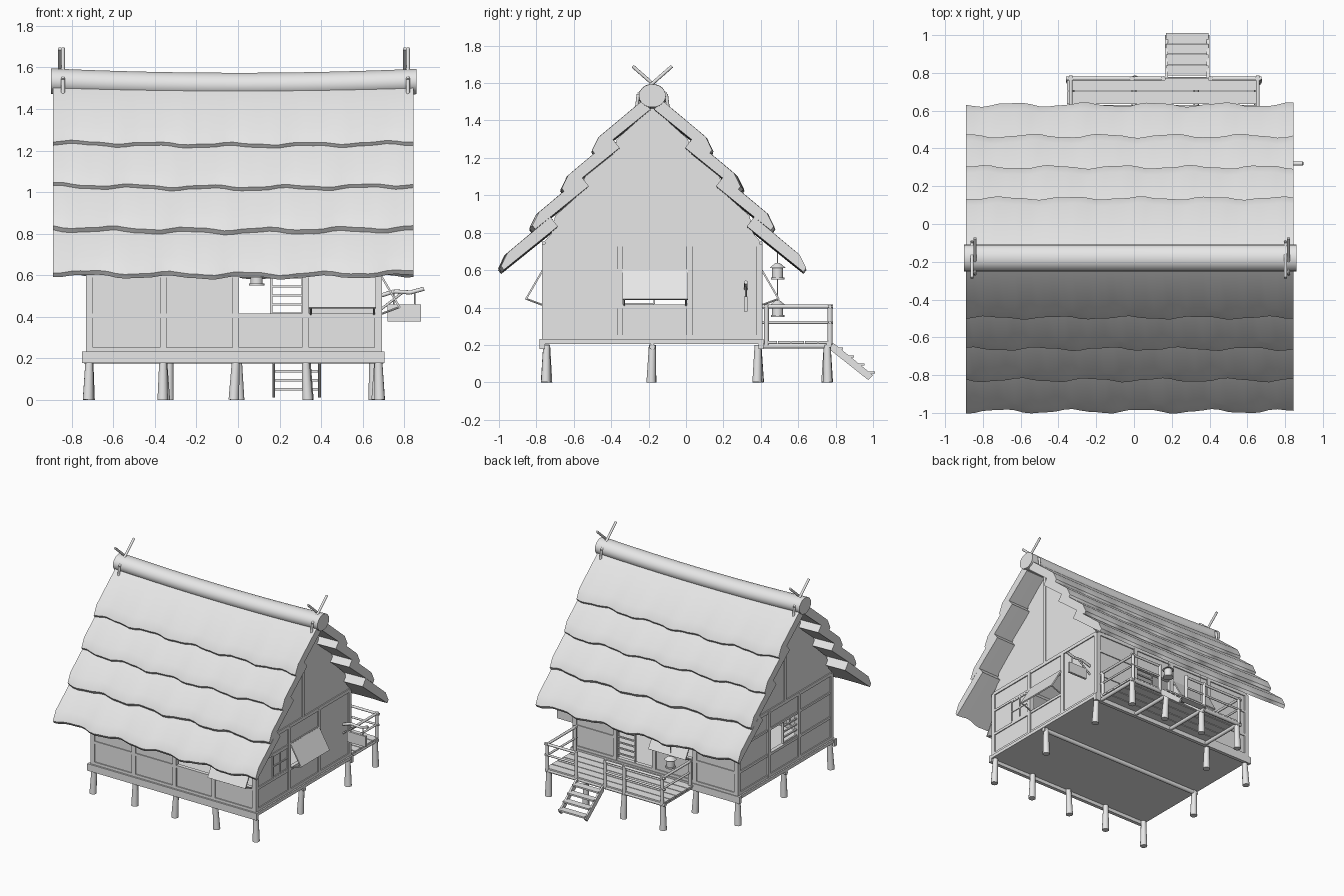
import bpy, bmesh, math, random
from mathutils import Vector

if "Cube" in bpy.data.objects:
    bpy.data.objects.remove(bpy.data.objects["Cube"])

random.seed(4)
grey = bpy.data.materials.new("plain_grey")
grey.diffuse_color = (0.8, 0.8, 0.8, 1)
grey.use_nodes = True
grey.node_tree.nodes["Principled BSDF"].inputs["Base Color"].default_value = grey.diffuse_color
parts = {}


def mesh_of(name):
    return parts.setdefault(name, bmesh.new())


def loft(name, rings):
    """Closed skin through equal rings of points, capped at both ends."""
    bm = mesh_of(name)
    vs = [[bm.verts.new(p) for p in r] for r in rings]
    n = len(vs[0])
    for a, b in zip(vs, vs[1:]):
        for i in range(n):
            bm.faces.new((a[i], a[(i + 1) % n], b[(i + 1) % n], b[i]))
    bm.faces.new(vs[0])
    bm.faces.new(vs[-1])


def box(name, x, y, z):
    loft(name, [[(a, y[0], z[0]), (a, y[1], z[0]), (a, y[1], z[1]), (a, y[0], z[1])] for a in x])


def prism(name, along, span, profile):
    """Extrude a (horizontal, z) profile along x or y."""
    loft(name, [[(s, h, z) if along == 'x' else (h, s, z) for h, z in profile] for s in span])


def rod(name, p, q, r0, r1=None, n=10):
    p, q = Vector(p), Vector(q)
    d = (q - p).normalized()
    u = d.orthogonal().normalized()
    v = d.cross(u)
    loft(name, [[c + (u * math.cos(t) + v * math.sin(t)) * r
                 for t in (2 * math.pi * i / n for i in range(n))]
                for c, r in ((p, r0), (q, r1 or r0))])


def slab(name, along, span, z, pos, half):
    """Upright plate in a wall running along x or y."""
    side = (pos - half, pos + half)
    box(name, *((span, side) if along == 'x' else (side, span)), z)


CY = -0.18  # ridge line

# Thatch courses with wavy lower edges and sagging middles
def sag(x):
    return -0.02 * (1 - (x / 0.88) ** 2)

xs = [-0.89 + 1.735 * i / 40 for i in range(41)]
for i in range(4):
    t, z = 0.32 + 0.165 * i, (1.24, 1.035, 0.83, 0.615)[i]
    for s in (-1, 1):
        rings = []
        for x in xs:
            w = (0.007 + 0.001 * i) * math.sin(17 * x + 1.7 * i + s) + 0.003 * math.sin(41 * x + 2 * i)
            g = sag(x) * 0.6
            rings.append([(x, CY + s * o, h + g) for o, h in (
                (t - 0.31, z + 0.22), (t - 0.27, z + 0.27),
                (t - 0.037 + w, z + 0.075 - 0.8 * w), (t - 0.003 + w, z + 0.005 - 0.8 * w),
                (t - 0.018 + w, z - 0.015 - 0.8 * w))])
        loft(f"thatch_course_{i + 1}", rings)

# Ridge log and crossed sticks
loft("ridge_log", [[(x, CY + 0.072 * math.cos(a), 1.533 + sag(x) + 0.062 * math.sin(a))
                    for a in (2 * math.pi * k / 18 for k in range(18))]
                   for x in (-0.9 + 1.76 * j / 16 for j in range(17))])
for x in (-0.85, 0.81):
    for s in (-1, 1):
        path = [(x + 0.008 * s, CY + s * a, z) for a, z in ((0.105, 1.69), (-0.02, 1.58), (-0.075, 1.54), (-0.085, 1.46))]
        for p, q in zip(path, path[1:]):
            rod("ridge_sticks", p, q, 0.009)

# Floor, skirting and round floor joists
box("floor", (-0.73, 0.69), (-0.77, 0.41), (0.205, 0.228))
for y in (-0.77, 0.4):
    box("floor_skirting", (-0.75, 0.705), (y - 0.012, y + 0.015), (0.178, 0.232))
for x in (-0.73, 0.69):
    box("floor_skirting", (x - 0.012, x + 0.012), (-0.775, 0.415), (0.205, 0.23))
rod("floor_joist", (-0.74, CY, 0.19), (0.7, CY, 0.19), 0.016)

# Stilts with a slight splay
PX = (-0.715, -0.36, -0.01, 0.325, 0.675)
PY = (-0.753, -0.352, 0.018, 0.393)
feet = [(x, -0.745) for x in PX] + [(x, CY) for x in (-0.715, 0.675)] + [(x, 0.385) for x in PX[:2] + PX[4:]]
feet += [(x, 0.755) for x in (-0.33, 0, 0.33, 0.65)]
for x, y in feet:
    dx, dy = random.uniform(-0.012, 0.012), random.uniform(-0.008, 0.008)
    rod("stilts", (x + dx, y + dy, 0), (x, y, 0.2), 0.026, 0.019, 12)

# Walls: posts, rails and panels, with open bays
def wall(along, pos, posts, open_bays=(), tall_bays=(), doors=()):
    for p in posts:
        slab("wall_posts", along, (p - 0.016, p + 0.016), (0.22, 0.74), pos, 0.017)
    for z in (0.24, 0.74):
        slab("wall_rails", along, (posts[0], posts[-1]), (z - 0.013, z + 0.013), pos, 0.016)
    for i, (a, b) in enumerate(zip(posts, posts[1:])):
        if i not in tall_bays and i not in doors:
            slab("wall_rails", along, (a, b), (0.395, 0.415), pos, 0.015)
        if i not in tall_bays:
            slab("wall_rails", along, (a, b), (0.59, 0.607), pos, 0.015)
        if i in open_bays or i in doors:
            slab("wall_panels", along, (a, b), (0.6, 0.74), pos, 0.008)
            if i in open_bays:
                slab("wall_panels", along, (a, b), (0.23, 0.405), pos, 0.008)
        else:
            slab("wall_panels", along, (a, b), (0.23, 0.74), pos, 0.008)

FRONT, BACK, RIGHT, LEFT = -0.753, 0.393, 0.675, -0.715
wall('x', FRONT, PX, (2, 3))
wall('x', BACK, PX, (1,), (), (2,))
wall('y', RIGHT, PY, (1,), (2,))
wall('y', LEFT, PY, (1,))

# Stepped gables with a king post
half = [(0.19, 1.30), (0.21, 1.22), (0.36, 1.10), (0.38, 1.015), (0.52, 0.89), (0.54, 0.795), (0.58, 0.75)]
gable = [(CY, 1.47)] + [(CY + o, z) for o, z in half] + [(CY - o, z) for o, z in reversed(half)]
for x in (RIGHT, LEFT):
    prism("gable_walls", 'x', (x - 0.008, x + 0.008), gable)
    slab("gable_posts", 'y', (CY - 0.01, CY + 0.01), (0.74, 1.47), x, 0.015)

# Propped awning shutters: front, back and right side
def shutter(along, span, pos, s):
    prism("awning_shutters", along, span, [(pos + s * o, z) for o, z in (
        (0.018, 0.6), (0.108, 0.445), (0.1, 0.44), (0.01, 0.595))])
    for a in (span[0] + 0.01, span[1] - 0.01):
        ends = [(a, pos + s * o, z) if along == 'x' else (pos + s * o, a, z) for o, z in ((0.01, 0.412), (0.1, 0.446))]
        rod("shutter_props", *ends, 0.005, n=8)

shutter('x', (0.34, 0.665), FRONT, -1)
shutter('x', (-0.345, -0.025), BACK, 1)
shutter('y', (-0.34, 0.01), RIGHT, 1)

# Sliding lattices in the window and doorway
def lattice(name, along, a, b, z0, z1, pos, rows, cols):
    for k in range(rows + 1):
        z = z0 + (z1 - z0) * k / rows
        slab(name, along, (a, b), (z - 0.005, z + 0.005), pos, 0.006)
    for k in range(cols + 1):
        c = a + (b - a) * k / cols
        slab(name, along, (c - 0.005, c + 0.005), (z0, z1), pos, 0.007)

lattice("side_lattice", 'y', -0.34, -0.17, 0.42, 0.59, LEFT, 4, 1)
lattice("door_lattice", 'x', 0.16, 0.31, 0.24, 0.59, BACK, 8, 1)
lattice("window_grid", 'y', -0.55, -0.37, 0.42, 0.585, RIGHT + 0.008, 2, 2)

# Veranda deck of planks on beams
for k in range(5):
    y = 0.42 + 0.072 * k
    box("veranda_planks", (-0.355, 0.665), (y, y + 0.066), (0.207, 0.222))
for x in (-0.33, 0, 0.33, 0.65):
    rod("veranda_beams", (x, 0.4, 0.194), (x, 0.775, 0.194), 0.014)
rod("veranda_beams", (-0.36, 0.765, 0.2), (0.67, 0.765, 0.2), 0.014)

# Veranda railing with a gap for the stairs
for x, y in [(x, 0.77) for x in (-0.335, -0.01, 0.155, 0.405, 0.655)] + [(-0.335, 0.43), (0.655, 0.43)]:
    rod("railing_posts", (x, y, 0.2), (x, y, 0.415), 0.013)
for z, r in ((0.405, 0.01), (0.32, 0.008)):
    for a, b in ((-0.36, 0.155), (0.405, 0.675)):
        rod("railing_bars", (a, 0.77, z), (b, 0.77, z), r)
    for x in (-0.335, 0.655):
        rod("railing_bars", (x, 0.41, z), (x, 0.785, z), r)

# Stairs
for x in (0.165, 0.385):
    prism("stair_stringers", 'x', (x, x + 0.014), [(0.775, 0.21), (0.795, 0.205), (1.0, 0.038), (0.975, 0.012), (0.775, 0.17)])
for k in range(4):
    y, z = 0.785 + 0.057 * k, 0.175 - 0.043 * k
    box("stair_treads", (0.17, 0.395), (y, y + 0.055), (z, z + 0.012))

# Hanging signboard on a bent bracket
path = [(0.68, 0.5), (0.75, 0.522), (0.83, 0.517), (0.895, 0.535)]
for (a, za), (b, zb) in zip(path, path[1:]):
    rod("sign_bracket", (a, 0.32, za), (b, 0.32, zb), 0.01)
rod("sign_bracket", (0.68, 0.32, 0.43), (0.79, 0.32, 0.515), 0.006)
box("signboard", (0.72, 0.88), (0.311, 0.329), (0.378, 0.46))
for x in (0.75, 0.85):
    rod("sign_cords", (x, 0.32, 0.455), (x, 0.32, 0.52), 0.004, n=6)

# Lanterns hung from the eaves
for x, z in ((0.09, 0.55), (-0.21, 0.35)):
    for r0, r1, a, b in ((0.038, 0.038, 0, 0.01), (0.03, 0.03, 0.01, 0.062), (0.044, 0.012, 0.062, 0.088)):
        rod("lanterns", (x, 0.49, z + a), (x, 0.49, z + b), r0, r1, 12)
    rod("lantern_cords", (x, 0.49, z + 0.085), (x, 0.49, 0.71), 0.003, n=6)

# Turn every part into an object
for name, bm in parts.items():
    bmesh.ops.recalc_face_normals(bm, faces=bm.faces)
    me = bpy.data.meshes.new(name)
    bm.to_mesh(me)
    bm.free()
    me.materials.append(grey)
    ob = bpy.data.objects.new(name, me)
    bpy.context.collection.objects.link(ob)
    ob.select_set(True)
    bpy.context.view_layer.objects.active = ob
bpy.ops.object.shade_smooth_by_angle(angle=math.radians(37))
